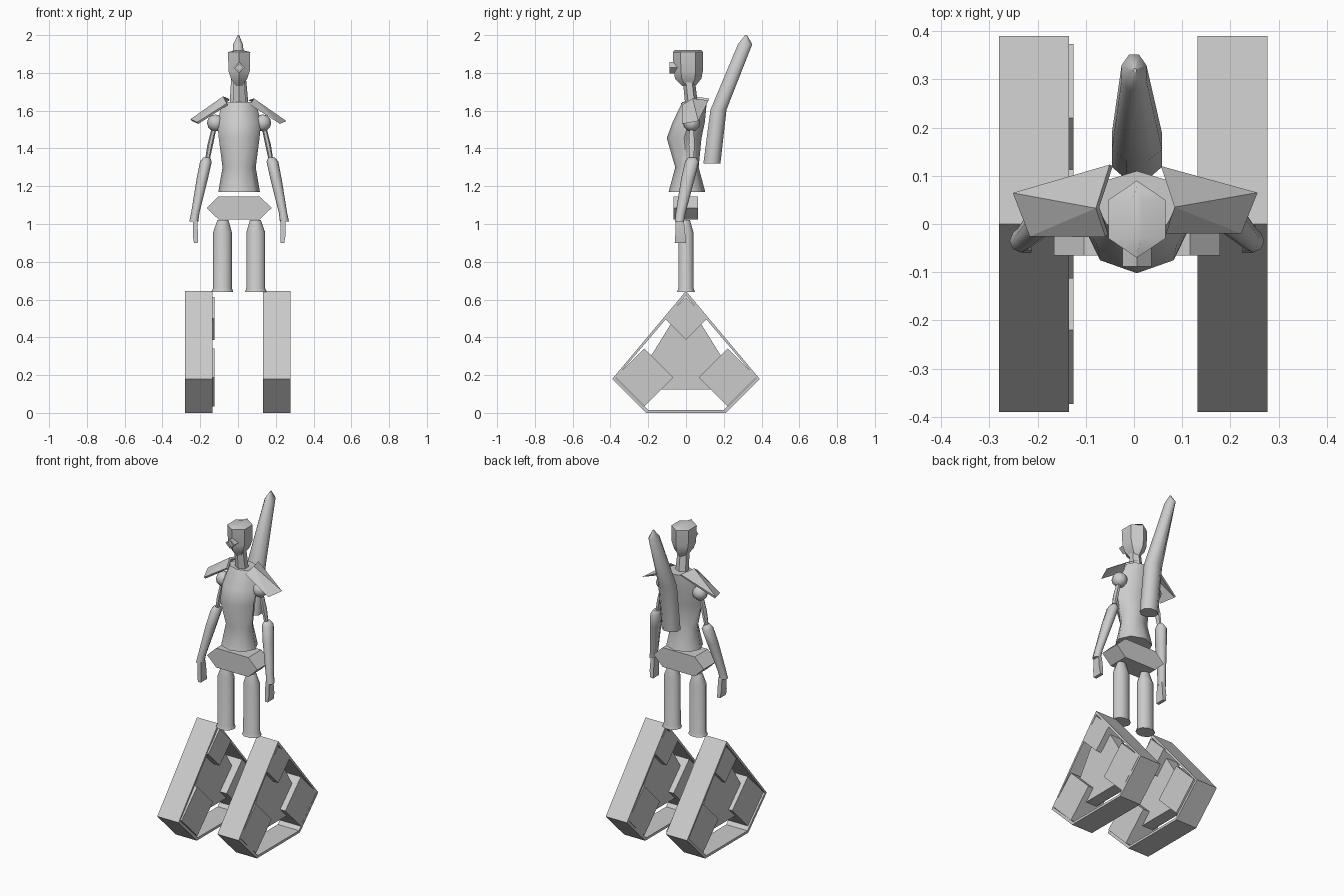
import bpy, bmesh, math
from mathutils import Vector

if "Cube" in bpy.data.objects:
    bpy.data.objects.remove(bpy.data.objects["Cube"])

CX = 0.006  # body centre line


def finish(name, bm, smooth=None):
    bmesh.ops.recalc_face_normals(bm, faces=bm.faces)
    me = bpy.data.meshes.new(name)
    bm.to_mesh(me)
    bm.free()
    ob = bpy.data.objects.new(name, me)
    bpy.context.collection.objects.link(ob)
    if smooth:
        bpy.ops.object.select_all(action='DESELECT')
        ob.select_set(True)
        bpy.context.view_layer.objects.active = ob
        bpy.ops.object.shade_smooth_by_angle(angle=math.radians(smooth))
    return ob


def loft(name, secs, n=8, phase=0.0, smooth=55):
    """Skin horizontal rings given as (x, y, z, rx, ry); closed ends."""
    bm = bmesh.new()
    rings = []
    for x, y, z, rx, ry in secs:
        rings.append([bm.verts.new((x + rx * math.cos(phase + 2 * math.pi * i / n),
                                    y + ry * math.sin(phase + 2 * math.pi * i / n), z))
                      for i in range(n)])
    for a, b in zip(rings, rings[1:]):
        for i in range(n):
            j = (i + 1) % n
            bm.faces.new((a[i], a[j], b[j], b[i]))
    bm.faces.new(rings[0])
    bm.faces.new(rings[-1])
    return finish(name, bm, smooth)


def prism(name, pts, axis, lo, hi, hole=None):
    """Extrude a polygon along x or y; optional matching hole polygon."""
    bm = bmesh.new()

    def ring(ps, d):
        return [bm.verts.new((d, p, q) if axis == 'x' else (p, d, q)) for p, q in ps]

    loops = [ring(pts, lo), ring(pts, hi)]
    if hole:
        loops += [ring(hole, hi), ring(hole, lo), loops[0]]
    n = len(pts)
    for a, b in zip(loops, loops[1:]):
        for i in range(n):
            j = (i + 1) % n
            bm.faces.new((a[i], a[j], b[j], b[i]))
    if not hole:
        bm.faces.new(loops[0])
        bm.faces.new(loops[1])
    return finish(name, bm)


def diamond(c, d, r):
    return [(c + r, d), (c, d + r), (c - r, d), (c, d - r)]


# Track units: hollow belt, triangular body, three diamond wheels
belt = [(0, 0.645), (0.39, 0.18), (0.21, 0), (-0.21, 0), (-0.39, 0.18)]
inner = [(y * 0.955, 0.25 + (z - 0.25) * 0.94) for y, z in belt]
for side, x0, w0 in (("left", -0.28, -0.27), ("right", 0.132, 0.132)):
    prism(side + "_track_belt", belt, 'x', x0, x0 + 0.145, inner)
    prism(side + "_track_body", [(-0.295, 0.125), (0.295, 0.125), (0, 0.6)],
          'x', x0 + 0.035, x0 + 0.11)
    for pos, y, z, r in (("top", 0, 0.5, 0.113), ("front", -0.22, 0.188, 0.153),
                         ("rear", 0.22, 0.188, 0.153)):
        prism(f"{side}_{pos}_wheel", diamond(y, z, r), 'x', w0, w0 + 0.145)

# Pelvis and torso
prism("pelvis", [(CX - 0.172, 1.085), (CX - 0.11, 1.145), (CX + 0.11, 1.145),
                 (CX + 0.172, 1.085), (CX + 0.11, 1.025), (CX - 0.11, 1.025)],
      'y', -0.065, 0.063)
loft("torso", [(CX, 0.005, 1.17, 0.11, 0.097), (CX, 0.005, 1.3, 0.088, 0.062),
               (CX, -0.01, 1.455, 0.108, 0.092), (CX, 0.015, 1.54, 0.116, 0.085),
               (CX, 0.045, 1.645, 0.088, 0.065)])

# Neck and head
loft("neck", [(CX, 0.03, 1.63, 0.04, 0.034), (CX, 0.015, 1.76, 0.034, 0.032)],
     6, math.pi / 6, 30)
loft("head", [(CX, 0.015, 1.73, 0.02, 0.035), (CX, 0.012, 1.77, 0.05, 0.07),
              (CX, 0.012, 1.81, 0.065, 0.077), (CX, 0.01, 1.91, 0.068, 0.08),
              (CX, 0.01, 1.922, 0.012, 0.07)], 6, math.pi / 6, 35)
prism("face_lens", diamond(CX, 1.828, 0.03), 'y', -0.088, -0.045,
      diamond(CX, 1.828, 0.019))
prism("face_lens_core", diamond(CX, 1.828, 0.02), 'y', -0.077, -0.045)

# Back fin leaning rearward
loft("back_fin", [(CX, 0.137, 1.32, 0.056, 0.049), (CX, 0.172, 1.605, 0.056, 0.046),
                  (CX - 0.006, 0.313, 1.952, 0.028, 0.041),
                  (CX - 0.004, 0.318, 2.0, 0.004, 0.005)], 8, math.pi / 8)

# Paired limbs and shoulder plates
for side, s in (("left", -1), ("right", 1)):
    def X(x):
        return CX + s * x

    loft(side + "_thigh", [(X(0.089), 0, 0.64, 0.058, 0.05), (X(0.088), 0, 0.66, 0.05, 0.043),
                           (X(0.088), 0, 0.955, 0.05, 0.042), (X(0.086), 0, 1.02, 0.029, 0.022)], 10)

    bm = bmesh.new()
    bmesh.ops.create_uvsphere(bm, u_segments=8, v_segments=6, radius=0.045)
    bmesh.ops.translate(bm, verts=bm.verts, vec=Vector((X(0.125), 0.03, 1.535)))
    finish(side + "_shoulder_joint", bm, 60)

    loft(side + "_upper_arm", [(X(0.17), 0.03, 1.33, 0.012, 0.012),
                               (X(0.153), 0.03, 1.42, 0.015, 0.018),
                               (X(0.128), 0.03, 1.53, 0.012, 0.012)], 6)
    loft(side + "_forearm", [(X(0.24), -0.035, 1.012, 0.024, 0.024),
                             (X(0.232), -0.028, 1.06, 0.022, 0.026),
                             (X(0.195), 0.01, 1.24, 0.03, 0.036),
                             (X(0.176), 0.032, 1.33, 0.031, 0.037),
                             (X(0.172), 0.033, 1.352, 0.018, 0.022)], 8)
    loft(side + "_hand", [(X(0.229), -0.03, 0.9, 0.014, 0.042),
                          (X(0.232), -0.03, 0.94, 0.019, 0.038),
                          (X(0.232), -0.033, 1.02, 0.017, 0.03)], 4, math.pi / 4, 30)

    bm = bmesh.new()
    a, b, c, d, e = [bm.verts.new((X(x), y, z)) for x, y, z in (
        (0.06, -0.02, 1.63), (0.078, 0.035, 1.665), (0.05, 0.12, 1.655),
        (0.25, 0.065, 1.545), (0.216, -0.02, 1.53))]
    bm.faces.new((a, b, e))
    bm.faces.new((b, d, e))
    bm.faces.new((b, c, d))
    if s < 0:
        bmesh.ops.reverse_faces(bm, faces=bm.faces)
    bmesh.ops.solidify(bm, geom=bm.faces[:], thickness=0.012)
    finish(side + "_shoulder_plate", bm)
